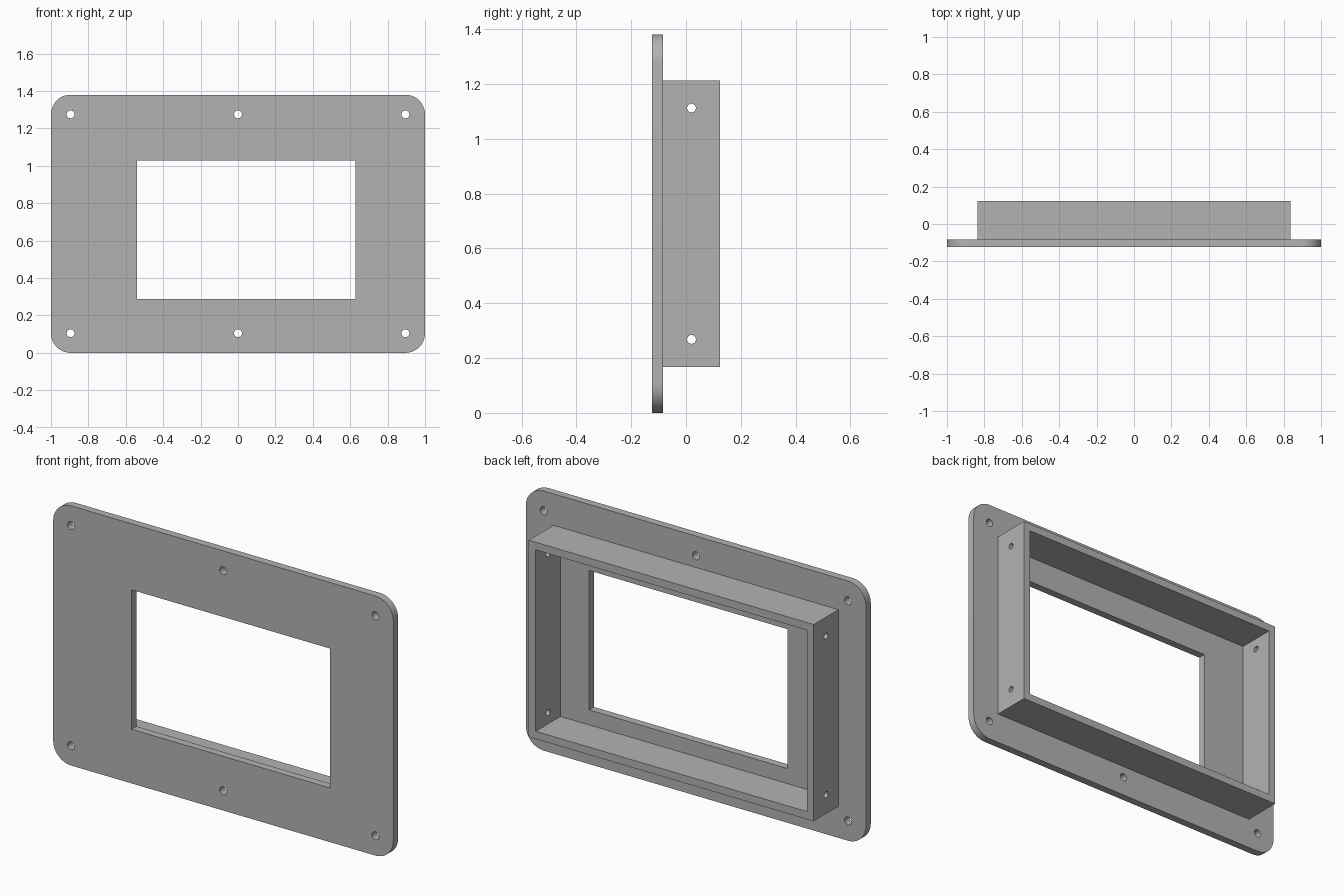
import bpy, bmesh
from math import radians, pi, sin, cos
from mathutils import Matrix, Vector

if "Cube" in bpy.data.objects:
    bpy.data.objects.remove(bpy.data.objects["Cube"])

HEIGHT = 1.38
FRONT, PLATE_BACK, REAR = -0.124, -0.083, 0.124
MID_Z = HEIGHT / 2

grey = bpy.data.materials.new("plain grey")
grey.use_nodes = True
colour = (0.45, 0.45, 0.45, 1)
grey.diffuse_color = colour
grey.node_tree.nodes["Principled BSDF"].inputs["Base Color"].default_value = colour


def make(name, bm):
    bmesh.ops.recalc_face_normals(bm, faces=bm.faces)
    mesh = bpy.data.meshes.new(name)
    bm.to_mesh(mesh)
    bm.free()
    mesh.materials.append(grey)
    obj = bpy.data.objects.new(name, mesh)
    bpy.context.collection.objects.link(obj)
    return obj


def box(name, x, y, z):
    """Box between the (low, high) pairs on each axis."""
    bm = bmesh.new()
    bmesh.ops.create_cube(bm, size=1)
    for v in bm.verts:
        v.co = Vector([lo + (hi - lo) * (c + 0.5) for c, (lo, hi) in zip(v.co, (x, y, z))])
    return make(name, bm)


def drills(name, spots, radius, length, axis):
    """A set of round cutters along one axis."""
    bm = bmesh.new()
    turn = Matrix.Rotation(pi / 2, 4, "X" if axis == "Y" else "Y")
    for spot in spots:
        bmesh.ops.create_cone(bm, cap_ends=True, segments=32, radius1=radius, radius2=radius,
                              depth=length, matrix=Matrix.Translation(spot) @ turn)
    return make(name, bm)


def cut(obj, cutter):
    mod = obj.modifiers.new("cut", "BOOLEAN")
    mod.operation, mod.solver, mod.object = "DIFFERENCE", "EXACT", cutter
    bpy.context.view_layer.objects.active = obj
    bpy.ops.object.modifier_apply(modifier=mod.name)
    bpy.data.objects.remove(cutter)


def smooth(obj):
    bpy.ops.object.select_all(action="DESELECT")
    obj.select_set(True)
    bpy.context.view_layer.objects.active = obj
    bpy.ops.object.shade_smooth_by_angle(angle=radians(30))


# Face plate with rounded corners
RADIUS, STEPS = 0.105, 12
bm = bmesh.new()
outline = []
for i, (sx, sz) in enumerate(((1, 1), (-1, 1), (-1, -1), (1, -1))):
    for k in range(STEPS + 1):
        a = (i + k / STEPS) * pi / 2
        outline.append(bm.verts.new((sx * (1 - RADIUS) + RADIUS * cos(a), FRONT,
                                     MID_Z + sz * (MID_Z - RADIUS) + RADIUS * sin(a))))
face = bm.faces.new(outline)
back = bmesh.ops.extrude_face_region(bm, geom=[face])["geom"]
bmesh.ops.translate(bm, vec=(0, PLATE_BACK - FRONT, 0),
                    verts=[g for g in back if isinstance(g, bmesh.types.BMVert)])
plate = make("face_plate", bm)

# Off-centre window and six mounting holes
cut(plate, box("window_cutter", (-0.54, 0.628), (-0.3, 0.1), (0.288, 1.029)))
cut(plate, drills("plate_drills", [(x, -0.1, z) for x in (-0.895, 0, 0.895)
                                   for z in (0.105, HEIGHT - 0.105)], 0.021, 0.3, "Y"))
smooth(plate)

# Rear collar: open rectangular frame with two screw holes in each side
HALF_X, HALF_Z, WALL = 0.838, 0.523, 0.041
collar = box("rear_collar", (-HALF_X, HALF_X), (PLATE_BACK, REAR),
             (MID_Z - HALF_Z, MID_Z + HALF_Z))
cut(collar, box("collar_cutter", (WALL - HALF_X, HALF_X - WALL), (-0.3, 0.3),
                (MID_Z - HALF_Z + WALL, MID_Z + HALF_Z - WALL)))
cut(collar, drills("collar_drills", [(x, 0.02, MID_Z + s * 0.422) for x in (-HALF_X, HALF_X)
                                     for s in (-1, 1)], 0.016, 0.2, "X"))
smooth(collar)
